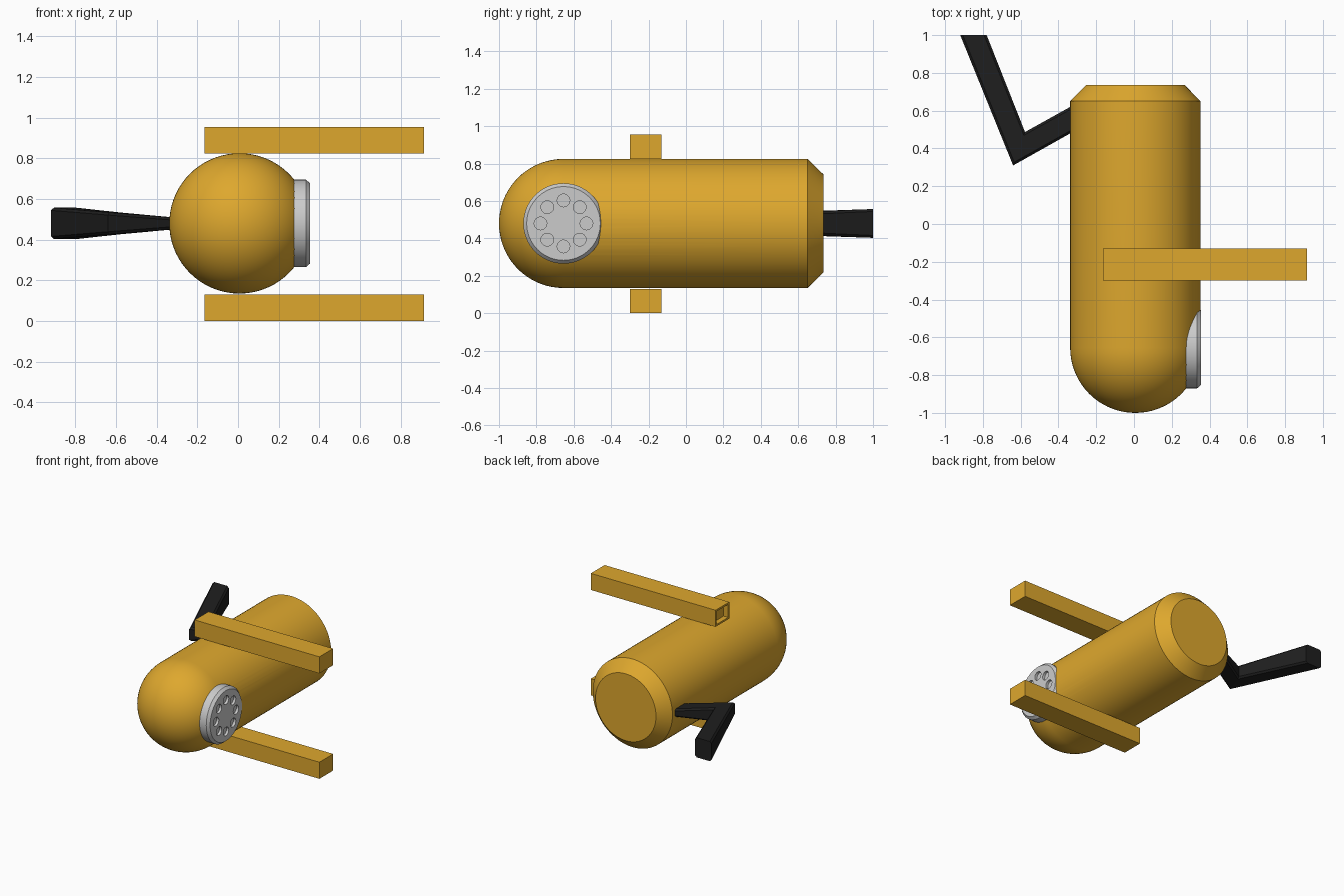
import bpy, bmesh
from math import sin, cos, pi, radians
from mathutils import Vector, Matrix

if "Cube" in bpy.data.objects:
    bpy.data.objects.remove(bpy.data.objects["Cube"])

CX, CZ, R, NOSE_Y = 0.007, 0.48, 0.345, -0.655


def material(name, color):
    m = bpy.data.materials.new(name)
    m.diffuse_color = color
    m.use_nodes = True
    m.node_tree.nodes["Principled BSDF"].inputs["Base Color"].default_value = m.diffuse_color
    return m


gold = material("gold_paint", (0.73, 0.39, 0.027, 1))
black = material("black_rubber", (0.014, 0.014, 0.014, 1))


def finish(bm, name, mat=None, smooth=False):
    bmesh.ops.recalc_face_normals(bm, faces=bm.faces)
    me = bpy.data.meshes.new(name)
    bm.to_mesh(me)
    bm.free()
    ob = bpy.data.objects.new(name, me)
    bpy.context.collection.objects.link(ob)
    if mat:
        me.materials.append(mat)
    if smooth:
        shade(ob)
    return ob


def shade(ob):
    bpy.ops.object.select_all(action='DESELECT')
    ob.select_set(True)
    bpy.context.view_layer.objects.active = ob
    bpy.ops.object.shade_smooth_by_angle(angle=radians(30))


def lathe(profile, axis, center, steps):
    """Spin (radius, distance along axis) points around the x or y axis."""
    bm = bmesh.new()
    c = Vector(center)
    side = Vector((0, 0, 1))
    vs = [bm.verts.new(c + axis * d + side * r) for r, d in profile]
    es = [bm.edges.new(p) for p in zip(vs, vs[1:])]
    bmesh.ops.spin(bm, geom=vs + es, cent=c, axis=axis, angle=2 * pi, steps=steps)
    bmesh.ops.remove_doubles(bm, verts=bm.verts, dist=1e-4)
    return bm


def cut(ob, cutter):
    m = ob.modifiers.new("cut", 'BOOLEAN')
    m.operation, m.object, m.solver = 'DIFFERENCE', cutter, 'EXACT'
    bpy.ops.object.select_all(action='DESELECT')
    ob.select_set(True)
    bpy.context.view_layer.objects.active = ob
    bpy.ops.object.modifier_apply(modifier=m.name)
    bpy.data.objects.remove(cutter)


def rods(name, spots, r, x0, x1, sides):
    """Cylinders along x, used as cutters."""
    bm = bmesh.new()
    for y, z in spots:
        bmesh.ops.create_cone(
            bm, cap_ends=True, segments=sides, radius1=r, radius2=r, depth=x1 - x0,
            matrix=Matrix.Translation(((x0 + x1) / 2, y, z)) @ Matrix.Rotation(pi / 2, 4, 'Y'))
    ob = finish(bm, name)
    ob.hide_render = True
    return ob


# Body: rounded nose, straight barrel, chamfered rear
N = 18
profile = [(R * sin(pi / 2 * i / N), NOSE_Y - R * cos(pi / 2 * i / N)) for i in range(N + 1)]
profile += [(R, 0.65), (0.262, 0.735), (0, 0.735)]
body = finish(lathe(profile, Vector((0, 1, 0)), (CX, 0, CZ), 72), "body", gold)
# Seat for the side disc
cut(body, rods("disc_seat_cutter", [(NOSE_Y, CZ)], 0.19, 0.30, 0.5, 48))
shade(body)

# Side disc with a ring of eight shallow holes
disc = finish(lathe([(0, 0.275), (0.215, 0.275), (0.215, 0.334), (0.197, 0.355), (0, 0.355)],
                    Vector((1, 0, 0)), (0, NOSE_Y, CZ), 64), "side_disc")
ring = [(NOSE_Y + 0.123 * cos(a), CZ + 0.123 * sin(a)) for a in (i * pi / 4 for i in range(8))]
cut(disc, rods("hole_cutter", ring, 0.034, 0.335, 0.4, 24))
shade(disc)

# Upper and lower bars, recessed at the -x end
for name, z in (("lower_bar", 0.065), ("upper_bar", 0.89)):
    bm = bmesh.new()
    bmesh.ops.create_cube(bm, size=1)
    bmesh.ops.scale(bm, vec=(1.08, 0.17, 0.13), verts=bm.verts)
    bmesh.ops.translate(bm, vec=(0.375, -0.215, z), verts=bm.verts)
    bmesh.ops.recalc_face_normals(bm, faces=bm.faces)
    end = min(bm.faces, key=lambda f: f.calc_center_median().x)
    bmesh.ops.inset_region(bm, faces=[end], thickness=0.02)
    new = bmesh.ops.extrude_discrete_faces(bm, faces=[end])["faces"][0]
    bmesh.ops.translate(bm, vec=(0.04, 0, 0), verts=new.verts)
    finish(bm, name, gold)

# Bent arm: chamfered rectangular sections swept through the elbow
sections = [  # outer edge xy, inner edge xy, half height
    ((-0.28, 0.512), (-0.28, 0.652), 0.026),
    ((-0.64, 0.31), (-0.577, 0.487), 0.054),
    ((-0.92, 1.0), (-0.78, 1.0), 0.077),
]
bm = bmesh.new()
rings = []
for outer, inner, h in sections:
    a, b = Vector((*outer, CZ)), Vector((*inner, CZ))
    k = 0.013
    pts = [(0, h - k), (0.1, h), (0.9, h), (1, h - k), (1, k - h), (0.9, -h), (0.1, -h), (0, k - h)]
    rings.append([bm.verts.new(a.lerp(b, t) + Vector((0, 0, z))) for t, z in pts])
for p, q in zip(rings, rings[1:]):
    for i in range(8):
        j = (i + 1) % 8
        bm.faces.new((p[i], p[j], q[j], q[i]))
bm.faces.new(rings[0])
bm.faces.new(rings[-1])
finish(bm, "bent_arm", black)
